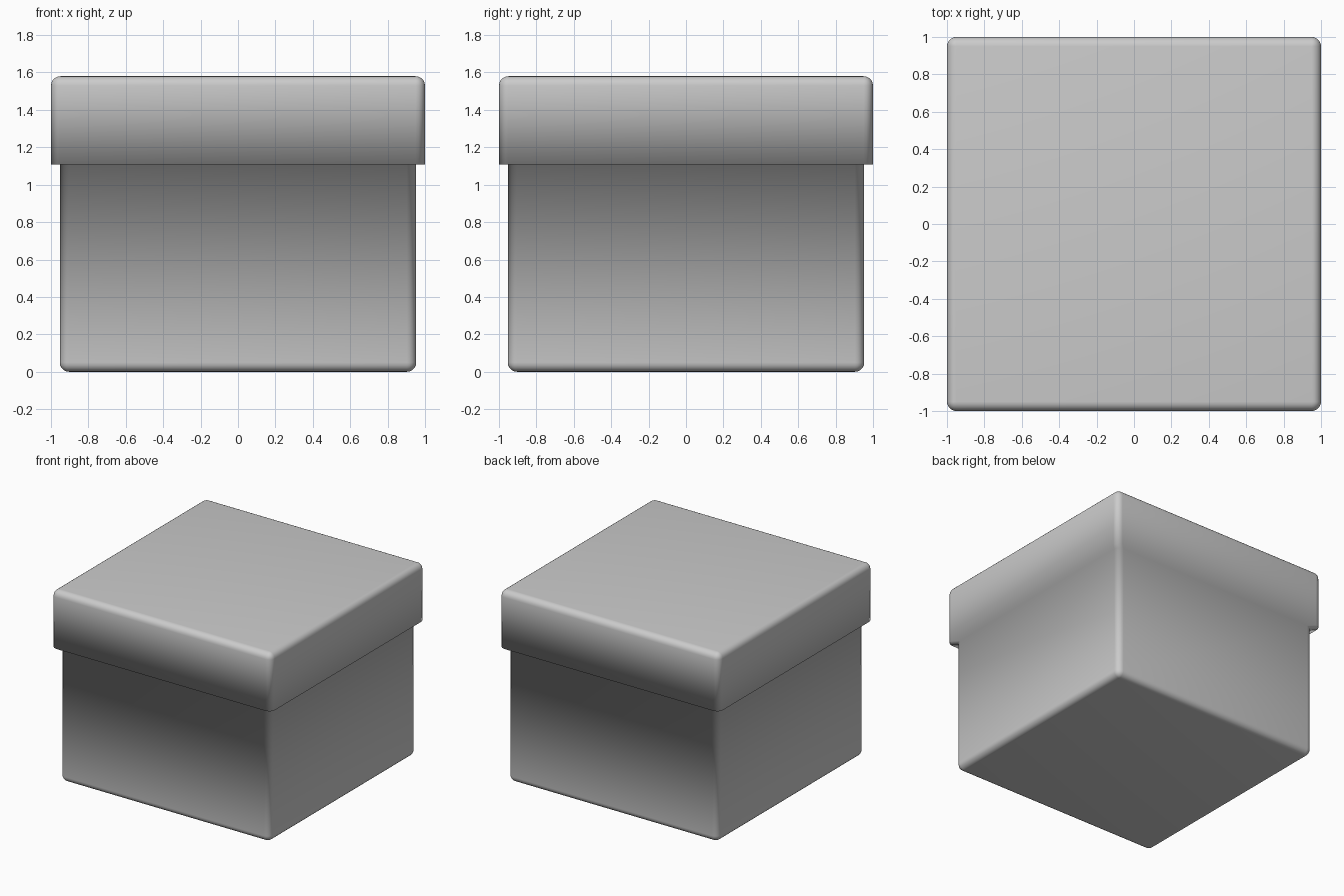
import bpy, bmesh
from math import sin, cos, pi

if "Cube" in bpy.data.objects:
    bpy.data.objects.remove(bpy.data.objects["Cube"])

SEG = 5          # segments per rounded edge
R = 0.05         # rounding radius
BODY, LID = 0.953, 1.0
LEDGE, TOP = 1.107, 1.58


def ring(bm, half, r, z):
    """Rounded-square loop: core square of (half - R) grown outward by r."""
    c = half - R
    verts = []
    for k, (sx, sy) in enumerate(((1, 1), (-1, 1), (-1, -1), (1, -1))):
        for i in range(SEG + 1):
            a = (k + i / SEG) * pi / 2
            verts.append(bm.verts.new((sx * c + r * cos(a), sy * c + r * sin(a), z)))
    return verts


# profile from the bottom up: (half size, corner radius, height)
arc = [i / SEG * pi / 2 for i in range(SEG + 1)]
profile = [(BODY, R * sin(a), R - R * cos(a)) for a in arc]          # rounded base
profile += [(BODY, R, LEDGE), (LID, R, LEDGE)]                       # wall and lid ledge
profile += [(LID, R * cos(a), TOP - R + R * sin(a)) for a in arc]    # lid side and rounded top

bm = bmesh.new()
rings = [ring(bm, *p) for p in profile]
n = len(rings[0])
for lo, hi in zip(rings, rings[1:]):
    for i in range(n):
        j = (i + 1) % n
        bm.faces.new((lo[i], lo[j], hi[j], hi[i]))

# close the base and the lid top
bm.faces.new(rings[0][::-1])
bm.faces.new(rings[-1])
bmesh.ops.remove_doubles(bm, verts=bm.verts[:], dist=1e-5)
bmesh.ops.recalc_face_normals(bm, faces=bm.faces[:])

# one continuous smooth surface: box body with overhanging lid
for f in bm.faces:
    f.smooth = True
mesh = bpy.data.meshes.new("lidded_box")
bm.to_mesh(mesh)
bm.free()
box = bpy.data.objects.new("lidded_box", mesh)
bpy.context.collection.objects.link(box)
